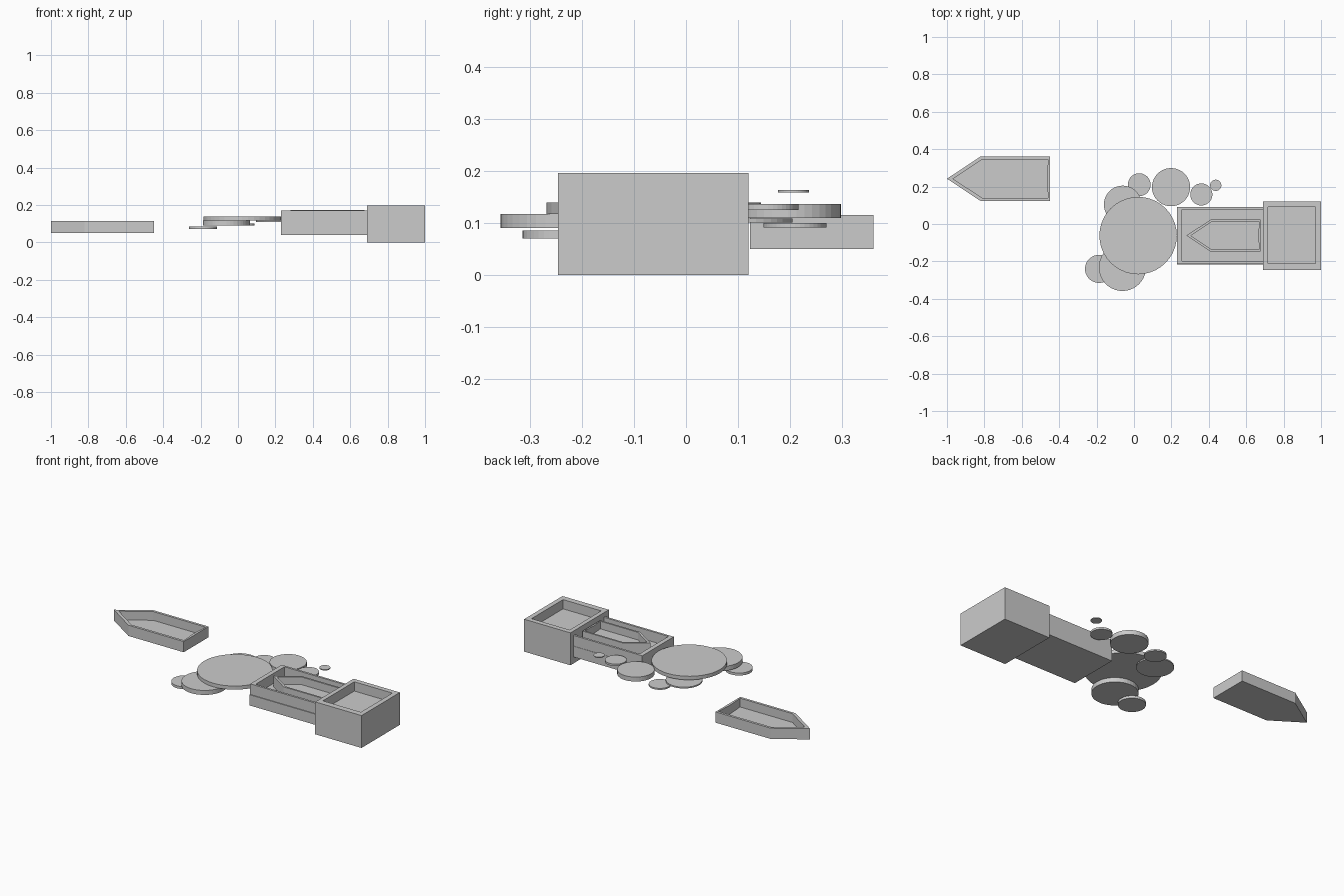
import bpy, bmesh

if "Cube" in bpy.data.objects:
    bpy.data.objects.remove(bpy.data.objects["Cube"])


def tray(name, outer, inner, z0, floor, z1):
    """Open tray: outer wall, flat rim, inner wall and raised floor."""
    bm = bmesh.new()
    loops = [[bm.verts.new((x, y, z)) for x, y in pts]
             for pts, z in ((outer, z0), (outer, z1), (inner, z1), (inner, floor))]
    n = len(outer)
    for a, b in zip(loops, loops[1:]):
        for i in range(n):
            j = (i + 1) % n
            bm.faces.new((a[i], a[j], b[j], b[i]))
    bm.faces.new(loops[0][::-1])
    bm.faces.new(loops[-1])
    bmesh.ops.recalc_face_normals(bm, faces=bm.faces)
    me = bpy.data.meshes.new(name)
    bm.to_mesh(me)
    bm.free()
    ob = bpy.data.objects.new(name, me)
    bpy.context.collection.objects.link(ob)
    return ob


def rect(x0, x1, y0, y1):
    return [(x0, y0), (x1, y0), (x1, y1), (x0, y1)]


def boat(name, tip_x, cy, s, z0, z1, floor):
    """Pointed hull, bow toward -x; s scales the plan."""
    outer = [(0, 0), (.18, -.119), (.55, -.119), (.55, 0), (.55, .119), (.18, .119)]
    inner = [(.033, 0), (.19, -.104), (.541, -.104), (.534, 0), (.541, .104), (.19, .104)]

    def place(pts):
        return [(tip_x + x * s, cy + y * s) for x, y in pts]
    return tray(name, place(outer), place(inner), z0, floor, z1)


# Raised end basin
tray("end_basin", rect(.69, 1, -.247, .12), rect(.716, .971, -.211, .09), 0, .14, .196)

# Lower dock block with walled channel on top
bpy.ops.mesh.primitive_cube_add(size=1, location=(.46, -.0625, .0725))
block = bpy.context.object
block.name = "dock_base"
block.scale = (.46, .309, .065)
tray("dock_walls", rect(.23, .692, -.212, .09), rect(.257, .691, -.199, .077), .1, .108, .169)

# Boats: one in the dock, one loose
boat("docked_boat", .28, -.062, .72, .108, .174, .128)
boat("loose_boat", -1, .242, 1, .05, .115, .062)

# Round pads: x, y, radius, bottom, top
pads = [
    (.022, -.062, .207, .117, .139),
    (-.062, -.232, .126, .09, .117),
    (-.187, -.24, .075, .07, .085),
    (-.06, .104, .101, .101, .109),
    (.028, .21, .061, .091, .1),
    (.198, .197, .102, .11, .137),
    (.36, .158, .059, .125, .137),
    (.437, .207, .03, .159, .164),
]
for i, (x, y, r, z0, z1) in enumerate(pads):
    bpy.ops.mesh.primitive_cylinder_add(vertices=40, radius=r, depth=z1 - z0,
                                        location=(x, y, (z0 + z1) / 2))
    bpy.context.object.name = f"round_pad_{i + 1}"
